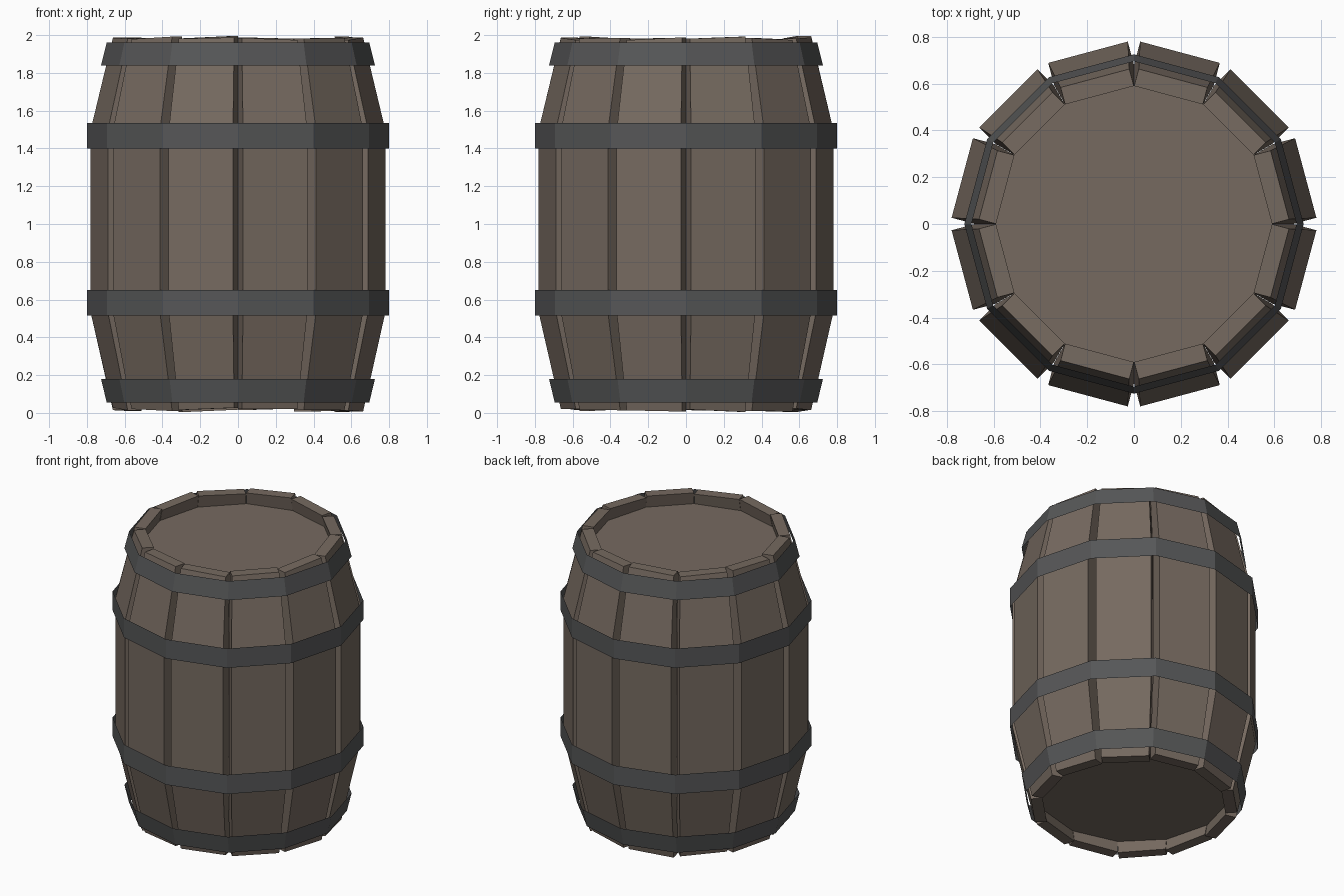
import bpy
import math
import random
from mathutils import Matrix, Vector

random.seed(4)
SIDES = 12
STEP = 2 * math.pi / SIDES

if "Cube" in bpy.data.objects:
    bpy.data.objects.remove(bpy.data.objects["Cube"])


def make_material(name, color):
    mat = bpy.data.materials.new(name)
    mat.use_nodes = True
    mat.diffuse_color = (*color, 1)
    bsdf = mat.node_tree.nodes["Principled BSDF"]
    bsdf.inputs["Base Color"].default_value = (*color, 1)
    bsdf.inputs["Roughness"].default_value = 0.8
    return mat


wood = make_material("weathered wood", (0.181, 0.144, 0.117))
iron = make_material("dark iron", (0.092, 0.094, 0.096))


def make_object(name, verts, faces, mat):
    mesh = bpy.data.meshes.new(name)
    mesh.from_pydata(verts, [], faces)
    mesh.materials.append(mat)
    obj = bpy.data.objects.new(name, mesh)
    bpy.context.collection.objects.link(obj)
    return obj


# Bent plank sections: height, outer distance, inner distance, half width
SECTIONS = [
    (0.0, 0.645, 0.57, 0.152),
    (0.53, 0.76, 0.66, 0.176),
    (1.5, 0.76, 0.66, 0.176),
    (2.0, 0.645, 0.57, 0.152),
]


def make_stave(index):
    turn = Matrix.Rotation((index + 0.5) * STEP, 4, "Z")
    verts = []
    for level, (z, outer, inner, half) in enumerate(SECTIONS):
        # Uneven, slightly tilted plank ends
        inset = tilt = 0
        if level in (0, 3):
            inset = random.uniform(0.008, 0.022)
            tilt = random.uniform(-0.008, 0.008)
        inward = 1 if level == 0 else -1
        for dist, side in ((outer, -1), (outer, 1), (inner, 1), (inner, -1)):
            height = z + inward * (inset + tilt * side)
            verts.append(turn @ Vector((dist, side * half, height)))
    faces = [(3, 2, 1, 0), (12, 13, 14, 15)]
    for ring in range(0, 12, 4):
        for k in range(4):
            n = (k + 1) % 4
            faces.append((ring + k, ring + n, ring + n + 4, ring + k + 4))
    make_object(f"stave_{index + 1}", verts, faces, wood)


for i in range(SIDES):
    make_stave(i)


# Recessed lids
for name, z in (("bottom_lid", 0.115), ("top_lid", 1.885)):
    bpy.ops.mesh.primitive_cylinder_add(
        vertices=SIDES, radius=0.608, depth=0.03, location=(0, 0, z))
    lid = bpy.context.object
    lid.name = name
    lid.data.materials.append(wood)


# Thin sheet hoops
def make_hoop(name, z_low, z_high, r_low, r_high):
    verts = []
    for i in range(SIDES):
        c, s = math.cos(i * STEP), math.sin(i * STEP)
        verts += [(r_low * c, r_low * s, z_low), (r_high * c, r_high * s, z_high)]
    count = len(verts)
    faces = [(a, (a + 2) % count, (a + 3) % count, a + 1)
             for a in range(0, count, 2)]
    make_object(name, verts, faces, iron)


make_hoop("lowest_hoop", 0.055, 0.18, 0.695, 0.725)
make_hoop("lower_hoop", 0.515, 0.65, 0.8, 0.8)
make_hoop("upper_hoop", 1.40, 1.535, 0.8, 0.8)
make_hoop("highest_hoop", 1.84, 1.96, 0.725, 0.695)
